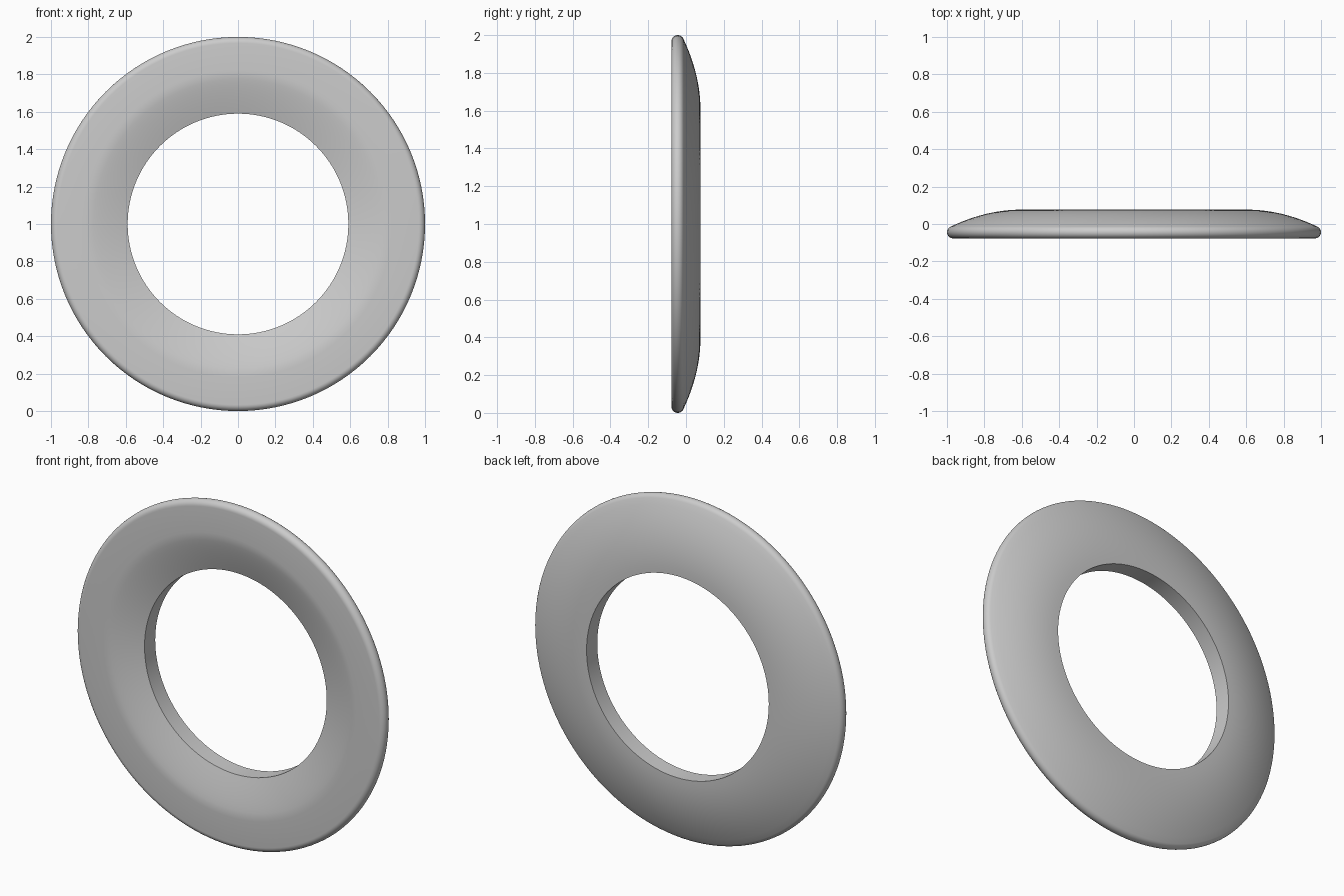
import bpy, bmesh
from math import cos, sin, tau, radians
from mathutils import Vector

cube = bpy.data.objects.get("Cube")
if cube:
    bpy.data.objects.remove(cube, do_unlink=True)

HOLE, DISH, RIM, RIM_Y, RIM_R = 0.59, 0.79, 0.967, -0.044, 0.033

grey = bpy.data.materials.new("plain grey")
grey.use_nodes = True
colour = (0.6, 0.6, 0.6, 1)
grey.diffuse_color = colour
grey.node_tree.nodes["Principled BSDF"].inputs["Base Color"].default_value = colour

# Cross-section as (radius, depth): domed back, from the hole outwards
profile = [(HOLE, 0.077)]
for i in range(12):
    r = 0.6 + 0.38 * i / 12
    profile.append((r, 0.077 - 0.63 * (r - 0.6) ** 2))
# Rounded outer rim
for i in range(13):
    a = radians(65 - 155 * i / 12)
    profile.append((RIM + RIM_R * cos(a), RIM_Y + RIM_R * sin(a)))
# Flat front face, then the dished slope down to the hole
front_y = RIM_Y - RIM_R
profile.append((DISH + 0.03, front_y))
for i in range(9):
    t = i / 8
    r = DISH + 0.01 + (HOLE - DISH - 0.01) * t
    profile.append((r, front_y + 0.055 * t ** 1.25))

# Revolve the closed cross-section about the depth axis
bm = bmesh.new()
verts = [bm.verts.new((r, y, 1)) for r, y in profile]
edges = [bm.edges.new((v, verts[i - 1])) for i, v in enumerate(verts)]
bmesh.ops.spin(bm, geom=verts + edges, cent=Vector((0, 0, 1)), axis=Vector((0, 1, 0)),
               angle=tau, steps=128, use_duplicate=False)
bmesh.ops.remove_doubles(bm, verts=bm.verts[:], dist=0.0005)
bmesh.ops.recalc_face_normals(bm, faces=bm.faces[:])
mesh = bpy.data.meshes.new("ring")
bm.to_mesh(mesh)
bm.free()
mesh.materials.append(grey)

ring = bpy.data.objects.new("ring", mesh)
bpy.context.collection.objects.link(ring)
bpy.context.view_layer.objects.active = ring
ring.select_set(True)
bpy.ops.object.shade_smooth_by_angle(angle=radians(35))
